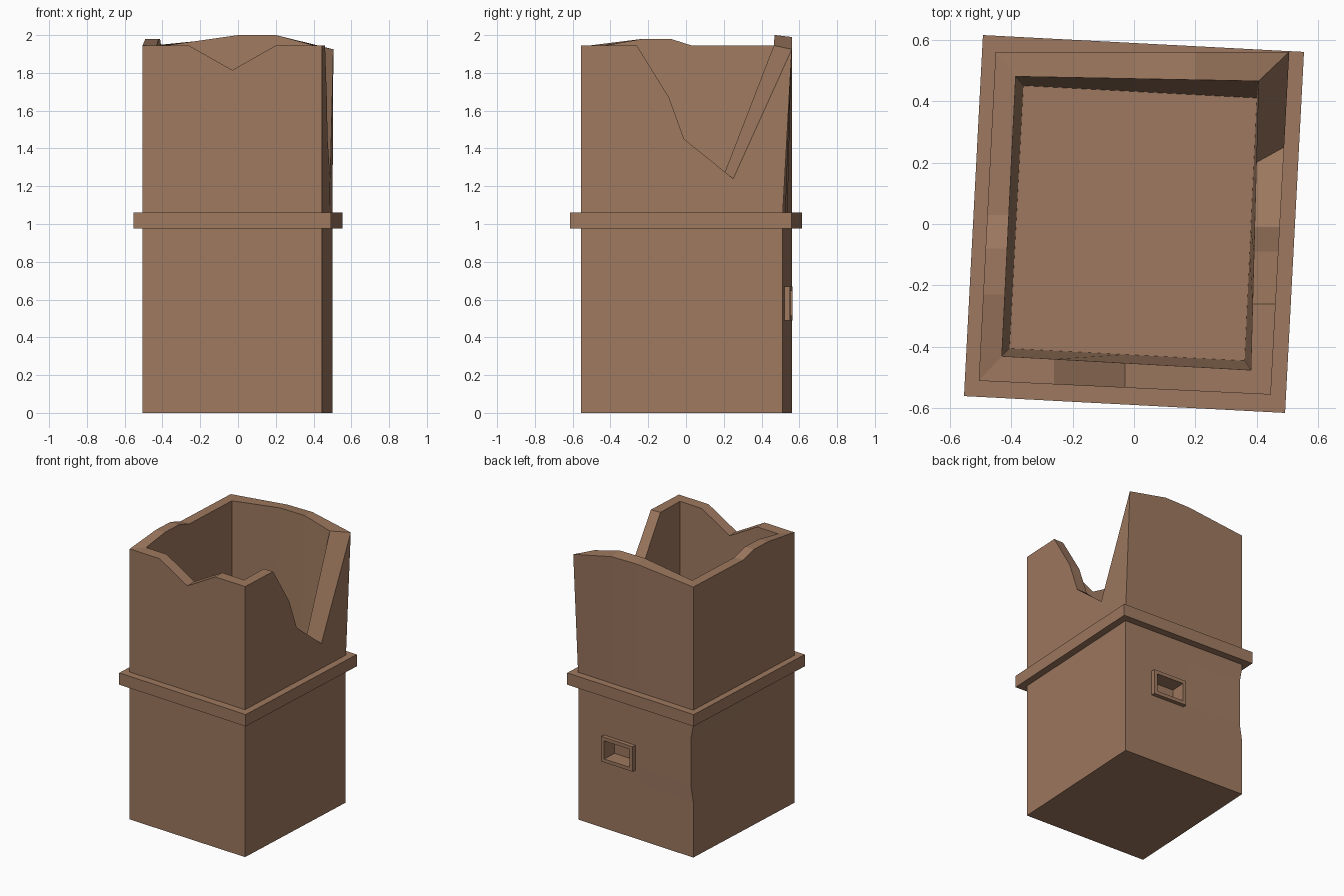
import bpy, bmesh, math
from mathutils import Vector, Matrix

if "Cube" in bpy.data.objects:
    bpy.data.objects.remove(bpy.data.objects["Cube"])

brown = bpy.data.materials.new("brown_stone")
brown.diffuse_color = (0.34, 0.19, 0.115, 1)
brown.use_nodes = True
brown.node_tree.nodes["Principled BSDF"].inputs["Base Color"].default_value = brown.diffuse_color
TILT = Matrix.Rotation(math.radians(-3), 4, 'Z')


def finish(name, bm):
    bmesh.ops.recalc_face_normals(bm, faces=bm.faces)
    me = bpy.data.meshes.new(name)
    bm.to_mesh(me)
    bm.free()
    ob = bpy.data.objects.new(name, me)
    bpy.context.collection.objects.link(ob)
    me.materials.append(brown)
    return ob


def bridge(bm, r1, r2):
    n = len(r1)
    for i in range(n):
        j = (i + 1) % n
        bm.faces.new((r1[i], r1[j], r2[j], r2[i]))


def box(bm, x0, x1, y0, y1, z0, z1):
    m = TILT @ Matrix.Translation(((x0+x1)/2, (y0+y1)/2, (z0+z1)/2)) @ Matrix.Diagonal((x1-x0, y1-y0, z1-z0, 1))
    bmesh.ops.create_cube(bm, size=1, matrix=m)


# Plan corners: front left, front right, back right, back left
BASE = [(-.505, -.51), (.445, -.555), (.50, .51), (-.45, .56)]
TOP = [(-.505, -.51), (.445, -.555), (.505, .56), (-.45, .56)]
IN_TOP = [(-.43, -.43), (.38, -.475), (.405, .465), (-.385, .48)]
IN_LOW = [(-.405, -.405), (.36, -.445), (.40, .41), (-.36, .45)]
FLOOR = 0.95

# Broken rim per side: (outer position, outer z, inner position, inner z)
CORNER_Z = [(1.945, 1.945), (1.945, 1.945), (1.925, 1.945), (1.945, 1.945)]
RIM = [
    [(-.26, 1.945, -.26, 1.945), (-.03, 1.815, -.03, 1.815), (.2, 1.945, .2, 1.945)],
    [(-.26, 1.945, -.26, 1.945), (-.09, 1.67, -.09, 1.67), (-.01, 1.45, -.01, 1.45), (.25, 1.24, .2, 1.26)],
    [(.2, 1.99, .2, 2.0), (0, 1.99, 0, 2.0)],
    [(.03, 1.945, .03, 1.945), (-.08, 1.98, -.08, 1.98), (-.23, 1.98, -.23, 1.98)],
]


def along(c, side, t):
    return Vector(c[side]).lerp(Vector(c[(side + 1) % 4]), t)


def frac(c, side, v):
    k = side % 2
    a, b = c[side][k], c[(side + 1) % 4][k]
    return (v - a) / (b - a)


# Tower shell, ring by ring
pts = []
for s in range(4):
    pts.append((s, 0, CORNER_Z[s][0], 0, CORNER_Z[s][1]))
    for o, oz, i, iz in RIM[s]:
        pts.append((s, frac(TOP, s, o), oz, frac(IN_TOP, s, i), iz))
bm = bmesh.new()
rings = []
for z, dent in ((0, 0), (.4, 0), (.52, .02), (.84, .02), (.95, 0), (1.02, 0)):
    ring = []
    for s, t, *_ in pts:
        p = along(BASE, s, t)
        if s == 3 and t == 0:
            p.x += dent          # worn back left corner
        ring.append(bm.verts.new((p.x, p.y, z)))
    rings.append(ring)
rings.append([bm.verts.new((*along(TOP, s, t), z)) for s, t, z, _, _ in pts])
rings.append([bm.verts.new((*along(IN_TOP, s, t), z)) for s, _, _, t, z in pts])
rings.append([bm.verts.new((*along(IN_LOW, s, t), FLOOR)) for s, _, _, t, _ in pts])
for a, b in zip(rings, rings[1:]):
    bridge(bm, a, b)
bm.faces.new(rings[0])
bm.faces.new(rings[-1])
tower = finish("tower_walls", bm)

# Window recess in the back wall
WX0, WX1, WZ0, WZ1, B = 0.0, 0.26, 0.49, 0.67, 0.025
bm = bmesh.new()
box(bm, WX0 + B, WX1 - B, .455, .65, WZ0 + B, WZ1 - B)
cutter = finish("window_cutter", bm)
cutter.hide_render = True
cutter.hide_viewport = True
mod = tower.modifiers.new("window", 'BOOLEAN')
mod.operation = 'DIFFERENCE'
mod.solver = 'EXACT'
mod.object = cutter

# Window frame
bm = bmesh.new()
for x0, x1, z0, z1 in ((WX0, WX1, WZ0, WZ0 + B), (WX0, WX1, WZ1 - B, WZ1),
                       (WX0, WX0 + B, WZ0 + B, WZ1 - B), (WX1 - B, WX1, WZ0 + B, WZ1 - B)):
    box(bm, x0, x1, .52, .565, z0, z1)
finish("window_frame", bm)

# Stone band around the middle
bm = bmesh.new()
loops = []
for hx, hy, z in ((.523, .588, .975), (.523, .588, 1.06), (.44, .5, 1.06), (.44, .5, .975)):
    loops.append([bm.verts.new(TILT @ Vector((sx * hx, sy * hy, z)))
                  for sx, sy in ((-1, -1), (1, -1), (1, 1), (-1, 1))])
for k in range(4):
    bridge(bm, loops[k], loops[(k + 1) % 4])
finish("stone_band", bm)
